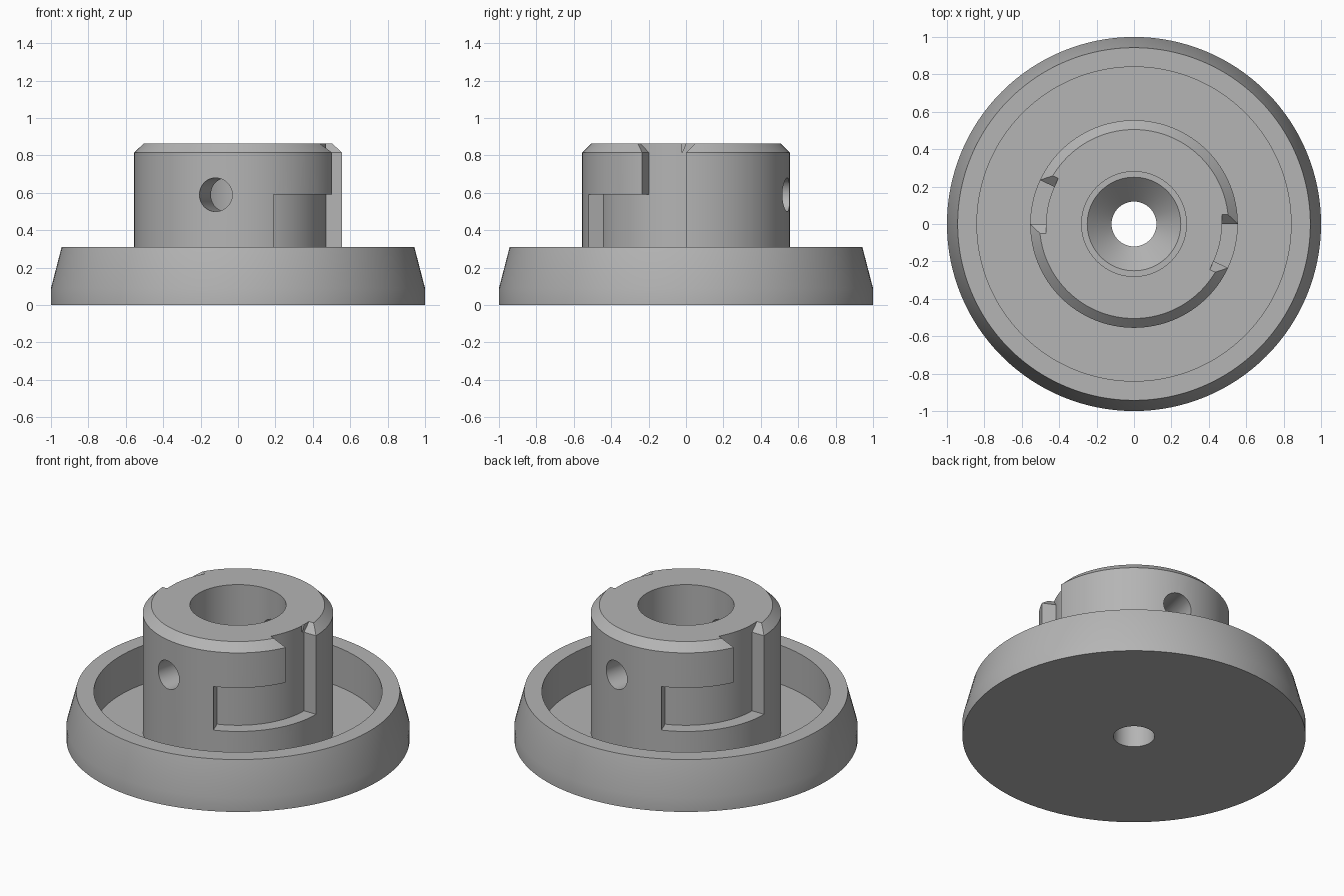
import bpy, bmesh
from math import radians, cos, sin, pi
from mathutils import Matrix, Vector

cube = bpy.data.objects.get("Cube")
if cube:
    bpy.data.objects.remove(cube, do_unlink=True)

grey = bpy.data.materials.new("plain_grey")
grey.use_nodes = True
colour = (0.46, 0.46, 0.46, 1)
grey.diffuse_color = colour
grey.node_tree.nodes["Principled BSDF"].inputs["Base Color"].default_value = colour

HUB_TOP, SLOT_R, HOLE_Z = 0.865, 0.47, 0.59


def make_object(name, bm):
    bmesh.ops.recalc_face_normals(bm, faces=bm.faces)
    mesh = bpy.data.meshes.new(name)
    bm.to_mesh(mesh)
    bm.free()
    mesh.materials.append(grey)
    obj = bpy.data.objects.new(name, mesh)
    bpy.context.collection.objects.link(obj)
    return obj


def revolve(name, profile, steps=128):
    """Spin a closed (radius, height) outline around the z axis."""
    bm = bmesh.new()
    verts = [bm.verts.new((r, 0, z)) for r, z in profile]
    edges = [bm.edges.new((v, verts[i - 1])) for i, v in enumerate(verts)]
    bmesh.ops.spin(bm, geom=verts + edges, cent=(0, 0, 0), axis=(0, 0, 1),
                   angle=2 * pi, steps=steps, use_merge=True)
    bmesh.ops.remove_doubles(bm, verts=bm.verts, dist=1e-5)
    return make_object(name, bm)


def sector_cutter(name, start, end, levels):
    """Ring sector; each level is (height, sideways flare of both ends)."""
    bm = bmesh.new()
    count = round((end - start) / 2.5)
    angles = [radians(start + (end - start) * i / count) for i in range(count + 1)]
    rings = []
    for z, flare in levels:
        path = [(SLOT_R, a) for a in angles] + [(0.7, a) for a in reversed(angles)]
        ring = []
        for r, a in path:
            side = flare if a == angles[-1] else -flare if a == angles[0] else 0
            ring.append(bm.verts.new((r * cos(a) - side * sin(a),
                                      r * sin(a) + side * cos(a), z)))
        rings.append(ring)
    for low, high in zip(rings, rings[1:]):
        for i in range(len(low)):
            bm.faces.new((low[i - 1], low[i], high[i], high[i - 1]))
    # Cap with strips so the curved ends stay valid
    for ring in (rings[0], rings[-1]):
        for i in range(count):
            bm.faces.new((ring[i], ring[i + 1], ring[-2 - i], ring[-1 - i]))
    return make_object(name, bm)


def pin_cutter(name, azimuth):
    """Radial cylinder from inside the bore to beyond the hub."""
    direction = Vector((cos(azimuth), sin(azimuth), 0))
    turn = direction.to_track_quat('Z', 'Y').to_matrix().to_4x4()
    place = Matrix.Translation(direction * 0.42 + Vector((0, 0, HOLE_Z)))
    bm = bmesh.new()
    bmesh.ops.create_cone(bm, cap_ends=True, segments=48, radius1=0.09,
                          radius2=0.09, depth=0.44, matrix=place @ turn)
    return make_object(name, bm)


# Dish, hub, bore and countersunk screw hole in one turned body
body = revolve("flanged_hub", [
    (0.12, 0), (1, 0), (1, 0.09), (0.943, 0.31), (0.84, 0.31), (0.84, 0.06),
    (0.555, 0.06), (0.555, 0.815), (0.505, HUB_TOP), (0.28, HUB_TOP),
    (0.28, 0.28), (0.25, 0.28), (0.12, 0.15)])

# Two opposite bayonet slots and pin holes
cutters = []
for turn in (0, 180):
    cutters += [
        sector_cutter("entry_slot_cutter", turn - 25, turn,
                      [(0.5, 0), (0.815, 0), (0.965, 0.15)]),
        sector_cutter("locking_slot_cutter", turn - 70, turn,
                      [(0.31, 0), (HOLE_Z, 0)]),
        pin_cutter("pin_hole_cutter", radians(turn - 102.5))]
for cutter in cutters:
    cutter.hide_render = True
    cut = body.modifiers.new(cutter.name, 'BOOLEAN')
    cut.operation, cut.solver, cut.object = 'DIFFERENCE', 'EXACT', cutter

# Bake the cuts, then drop the cutters
bpy.context.view_layer.update()
graph = bpy.context.evaluated_depsgraph_get()
body_mesh = bpy.data.meshes.new_from_object(body.evaluated_get(graph))
body.modifiers.clear()
body.data = body_mesh
for cutter in cutters:
    bpy.data.objects.remove(cutter, do_unlink=True)

bpy.ops.object.select_all(action='DESELECT')
body.select_set(True)
bpy.context.view_layer.objects.active = body
bpy.ops.object.shade_smooth_by_angle(angle=radians(30))
